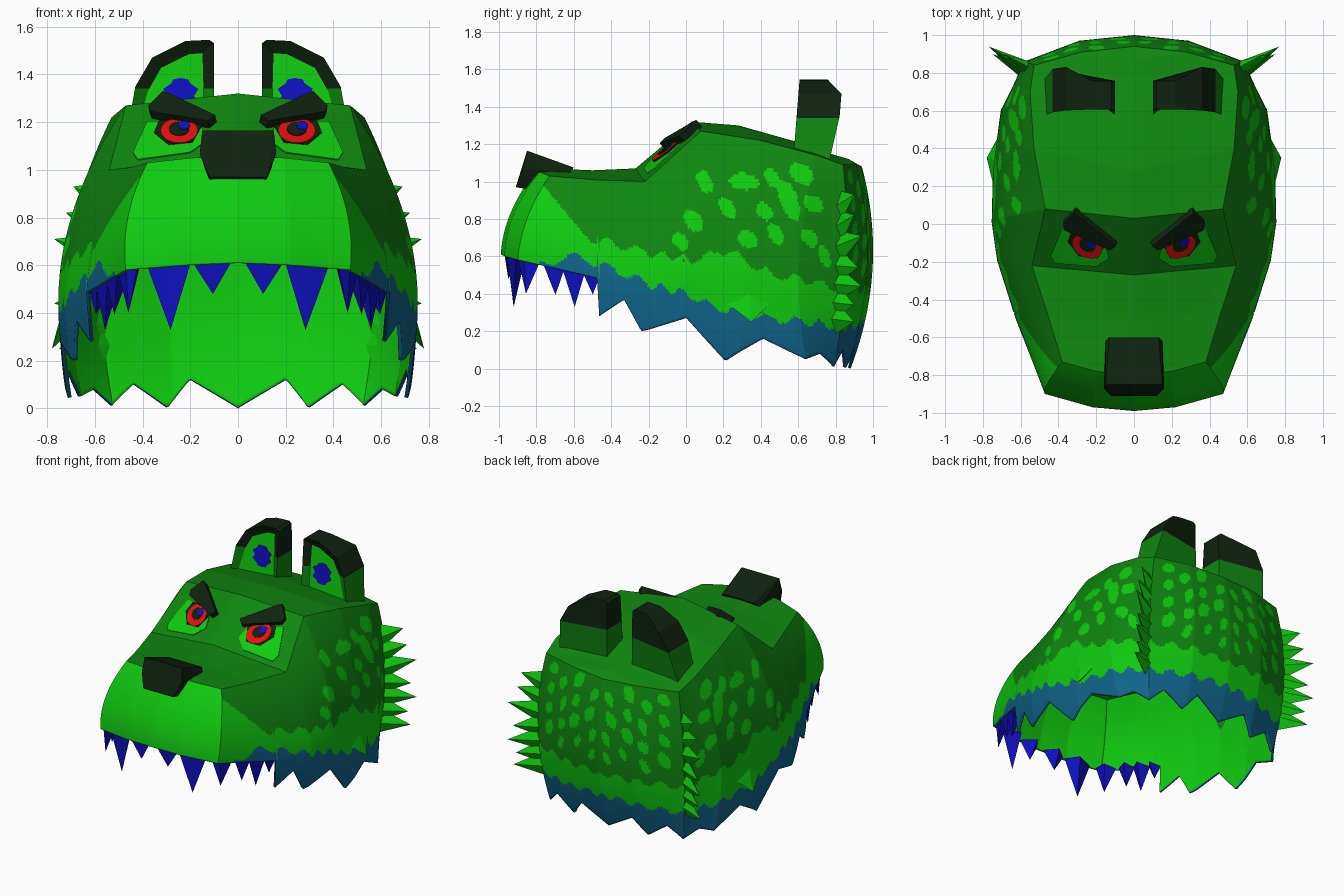
import bpy, bmesh, math, random
from mathutils import Vector as V

cube = bpy.data.objects.get("Cube")
if cube:
    bpy.data.objects.remove(cube)

def material(name, r, g, b):
    m = bpy.data.materials.new(name)
    m.use_nodes = True
    m.diffuse_color = (r, g, b, 1)
    m.node_tree.nodes["Principled BSDF"].inputs["Base Color"].default_value = (r, g, b, 1)
    return m

DARK = material("dark_green", .005, .24, .005)
BRIGHT = material("bright_green", .005, .6, .005)
BLACK = material("near_black", .005, .016, .005)
BLUE = material("deep_blue", .005, .005, .55)
TEAL = material("teal", .005, .13, .26)
RED = material("red", .85, .005, .005)

def finish(name, bm, mats):
    me = bpy.data.meshes.new(name)
    bm.to_mesh(me)
    bm.free()
    ob = bpy.data.objects.new(name, me)
    bpy.context.collection.objects.link(ob)
    for m in mats:
        me.materials.append(m)
    return ob

def hull(name, pts, mat):
    bm = bmesh.new()
    for p in pts:
        bm.verts.new(p)
    bmesh.ops.convex_hull(bm, input=bm.verts)
    bmesh.ops.recalc_face_normals(bm, faces=bm.faces)
    finish(name, bm, [mat])

def prism(pts, offset):
    """Closed prism mesh and its first cap."""
    bm = bmesh.new()
    a = [bm.verts.new(p) for p in pts]
    b = [bm.verts.new(V(p) + V(offset)) for p in pts]
    front = bm.faces.new(a)
    bm.faces.new(b[::-1])
    for i in range(len(a)):
        bm.faces.new((a[i], a[i - 1], b[i - 1], b[i]))
    bmesh.ops.recalc_face_normals(bm, faces=bm.faces)
    return bm, front

def keyed(keys, u):
    for (a, p), (b, q) in zip(keys, keys[1:]):
        if a <= u <= b:
            return p + (q - p) * (u - a) / (b - a)

# Head columns, front to back: hem, cheek, ridge, then centre line (y, z)
COLS = [
    ((0, -.99, .61), (0, -.93, .85), (0, -.8, 1.06), (-.8, 1.06)),
    ((.22, -.97, .6), (.21, -.91, .85), (.2, -.78, 1.05), (-.78, 1.06)),
    ((.47, -.9, .58), (.45, -.83, .85), (.38, -.73, 1.03), (-.73, 1.07)),
    ((.61, -.5, .3), (.58, -.5, .75), (.45, -.5, 1.01), (-.5, 1.06)),
    ((.7, -.2, .2), (.68, -.2, .7), (.54, -.22, 1), (-.27, 1.07)),
    ((.73, 0, .2), (.7, .03, .8), (.47, .08, 1.27), (.03, 1.32)),
    ((.71, .3, 0), (.7, .33, .75), (.53, .4, 1.22), (.28, 1.3)),
    ((.66, .65, 0), (.67, .62, .75), (.55, .7, 1.14), (.6, 1.21)),
    ((.53, .79, 0), (.58, .86, .7), (.53, .84, 1.09), (.8, 1.14)),
    ((.27, .86, 0), (.29, .97, .65), (.28, .91, 1.09), (.87, 1.12)),
    ((0, .88, 0), (0, 1, .65), (0, .94, 1.08), (.94, 1.08))]
# Heights by column: jagged hem, top of the teal fringe, top of the bright band
HEM = [(0, .61), (1, .6), (2, .58), (3.1, .48), (3.12, .28), (3.55, .37), (3.87, .2), (5, .27),
       (5.7, .04), (6.35, .16), (7, .05), (7.5, .08), (8, .01), (8.4, .1), (8.9, 0), (9.27, .12), (10, 0)]
TEAL_TOP = [(0, -1), (2.2, -1), (2.3, .56), (2.7, .6), (3.2, .55), (4, .45), (5, .4), (5.5, .33),
            (6.2, .28), (8, .22), (10, .25)]
BAND_TOP = [(0, 1), (2.9, .7), (4, .62), (5, .58), (5.7, .63), (6.5, .5), (7.2, .47), (8, .42), (10, .42)]

def column(u):
    i = min(int(u), 9)
    return [V((0, *a)[-3:]).lerp(V((0, *b)[-3:]), u - i) for a, b in zip(COLS[i], COLS[i + 1])]

def wall(u, z):
    """Point on the curved side wall at column u and height z."""
    h, m, r, _ = column(u)
    p = (h * ((z - m.z) * (z - r.z) / ((h.z - m.z) * (h.z - r.z)))
         + m * ((z - h.z) * (z - r.z) / ((m.z - h.z) * (m.z - r.z)))
         + r * ((z - h.z) * (z - m.z) / ((r.z - h.z) * (r.z - m.z))))
    return V((max(p.x, 0), p.y, z))

# Spots: along, height, half length, half height
SIDE_SPOTS = [(.1, 1, .04, .06), (.31, 1, .08, .045), (.46, 1.02, .04, .05), (.62, 1.04, .06, .06),
              (.22, .86, .04, .06), (.42, .84, .04, .05), (.55, .9, .05, .11), (.68, .88, .05, .05),
              (.04, .79, .05, .06), (.33, .69, .05, .05), (.48, .72, .04, .06), (.66, .7, .04, .05),
              (-.03, .68, .04, .05), (.74, .6, .03, .06)]
random.seed(4)
BACK_SPOTS = [(.07 + .125 * i + random.uniform(-.02, .02), .54 + .14 * j + .06 * (i % 2),
               random.uniform(.025, .045), random.uniform(.04, .06)) for i in range(4) for j in range(4)]

def paint(u, p):
    """Slot: dark, teal or bright."""
    wave = .022 * math.sin(12 * u)
    if p.z < keyed(TEAL_TOP, u) + wave:
        return 1
    if u < 2 or (u < 4 and p.y < -.53 - .83 * (p.z - .7)) or (u > 2.9 and p.z < keyed(BAND_TOP, u) + wave):
        return 2
    along, spots = (p.y, SIDE_SPOTS) if u < 8 else (p.x, BACK_SPOTS)
    hit = any(((along - c + .3 * (p.z - z)) / w) ** 2 + ((p.z - z) / h) ** 2 < 1 for c, z, w, h in spots)
    return 2 if hit else 0

# Head shell
NU, NT, NW = 250, 6, 66
us = [10 * i / NU for i in range(NU + 1)]
bm = bmesh.new()
grid = []
for u in us:
    _, _, r, c = column(u)
    drop = keyed(HEM, u) - r.z
    pts = [c.lerp(r, j / NT) for j in range(NT)] + [wall(u, r.z + drop * j / NW) for j in range(NW + 1)]
    grid.append([bm.verts.new(p) for p in pts])
for i in range(NU):
    for j in range(NT + NW):
        f = bm.faces.new((grid[i][j], grid[i][j + 1], grid[i + 1][j + 1], grid[i + 1][j]))
        if j >= NT:
            f.material_index = paint((us[i] + us[i + 1]) / 2, f.calc_center_median())
bmesh.ops.remove_doubles(bm, verts=bm.verts, dist=.0001)
head = finish("head_shell", bm, [DARK, TEAL, BRIGHT])
bpy.ops.object.select_all(action='DESELECT')
head.select_set(True)
bpy.context.view_layer.objects.active = head
bpy.ops.object.shade_smooth_by_angle(angle=.3)
head.modifiers.new("mirror", 'MIRROR')
lining = head.modifiers.new("lining", 'SOLIDIFY')
lining.thickness, lining.offset, lining.material_offset = .015, -1, 2

# Nose
hull("nose", [(s * x, y, z) for s in (-1, 1) for x, y, z in
              [(.13, -.6, 1.075), (.15, -.62, 1.05), (.15, -.85, 1.165), (.16, -.87, 1.07),
               (.12, -.91, .97), (.12, -.8, .95)]], BLACK)

OUT = V((.24, -1, 1.2)).normalized()

def face_plate(name, s, pts, lift, thick, mat):
    """Plate lying on the sloped brow plane, outlined in x and z."""
    flip = V((s, 1, 1))
    base = [(V((x, -.27 + 1.2 * (z - 1.07) + .24 * x, z)) + OUT * lift) * flip for x, z in pts]
    finish(name, prism(base, OUT * thick * flip)[0], [mat])

def oval(x, z, rx, rz, n=20):
    return [(x + rx * math.cos(k * math.tau / n), z + rz * math.sin(k * math.tau / n)) for k in range(n)]

def spike(name, s, u, z, du, dz, tip, mat):
    """Four-sided spike rooted in the side wall."""
    root = [wall(u - du, z), wall(u + du, z), wall(u, z + dz), wall(u, z - dz)]
    hull(name, [p * V((s, 1, 1)) for p in [q * .985 for q in root] + [V(tip)]], mat)

for s, side in ((1, "left"), (-1, "right")):
    # Eyes and brows
    face_plate(side + "_eye_patch", s, [(.13, 1.12), (.2, 1.07), (.42, 1.04), (.44, 1.07), (.38, 1.2), (.16, 1.2)],
               0, .006, BRIGHT)
    face_plate(side + "_eye_rim", s, [(.15, 1.18), (.19, 1.11), (.29, 1.1), (.35, 1.15), (.33, 1.2), (.18, 1.21)],
               .006, .004, BLACK)
    face_plate(side + "_iris", s, oval(.245, 1.155, .078, .052), .01, .004, RED)
    face_plate(side + "_pupil", s, oval(.245, 1.16, .042, .028), .014, .004, BLACK)
    face_plate(side + "_glint", s, oval(.245 + s * .022, 1.172, .024, .018, 10), .018, .003, BLUE)
    face_plate(side + "_brow", s, [(.09, 1.2), (.12, 1.175), (.36, 1.215), (.37, 1.24), (.31, 1.3), (.28, 1.29)],
               -.01, .05, BLACK)

    # Ear with dark tip and sunken inner face
    outline = [(.1, 1.08), (.1, 1.53), (.12, 1.545), (.22, 1.54), (.36, 1.47), (.43, 1.35), (.48, 1.08)]
    bm, front = prism([(s * x, .57 + .08 * (z - 1.08), z) for x, z in outline], (0, .19, 0))
    for v in bm.verts:
        if v.co.y > .72 and v.co.z > 1.2:
            v.co.y += .04 if v.co.z < 1.5 else -.04
    bmesh.ops.inset_region(bm, faces=[front], thickness=.055, depth=-.03)
    front.material_index = 2
    bmesh.ops.bisect_plane(bm, geom=bm.verts[:] + bm.edges[:] + bm.faces[:],
                           plane_co=(0, 0, 1.34), plane_no=(0, 0, 1))
    for f in bm.faces:
        if f.material_index != 2:
            f.material_index = int(f.calc_center_median().z > 1.34)
    finish(side + "_ear", bm, [DARK, BLACK, BRIGHT])

    # Tuft of fur inside the ear
    star = [(.24 + (x - .24) * (.7 + .3 * (k % 2)), z) for k, (x, z) in enumerate(oval(.24, 1.31, .08, .075, 16))]
    tuft = [(s * x, .597 + .08 * (z - 1.08), z) for x, z in star]
    finish(side + "_ear_tuft", prism(tuft, (0, .02, 0))[0], [BLUE])

    # Teeth along the lip: column, half width, drop
    for k, (u, du, drop) in enumerate([(.5, .36, .13), (1.3, .36, .27), (2.05, .2, .18),
                                       (2.45, .14, .15), (2.72, .15, .19), (2.98, .12, .1)]):
        a, b, mid = [wall(w, keyed(HEM, w) + .005) for w in (u - du, u + du, u)]
        inward = (V((0, -.3, mid.z)) - mid).normalized()
        pts = [a + inward * .016, b + inward * .016, mid + inward * .015, mid + inward * .1,
               mid + inward * .03 - V((0, 0, drop))]
        hull(f"{side}_tooth_{k + 1}", [p * V((s, 1, 1)) for p in pts], BLUE)

    # Jagged crest down the back corner
    for k, (z, x, y) in enumerate([(.88, .69, .9), (.77, .72, .9), (.66, .77, .94), (.56, .74, .92),
                                   (.46, .77, .94), (.36, .73, .9), (.27, .75, .9)]):
        tip = (x, y, z + (.05 if k < 3 else -.02))
        spike(f"{side}_crest_spike_{k + 1}", s, 7.93, z, .16, .085, tip, BRIGHT)

    # Cheek tufts
    spike(side + "_upper_cheek_tuft", s, 5.15, .66, .3, .09, (.745, -.02, .57), DARK)
    spike(side + "_lower_cheek_tuft", s, 6.1, .38, .5, .08, (.78, .35, .25), BRIGHT)
